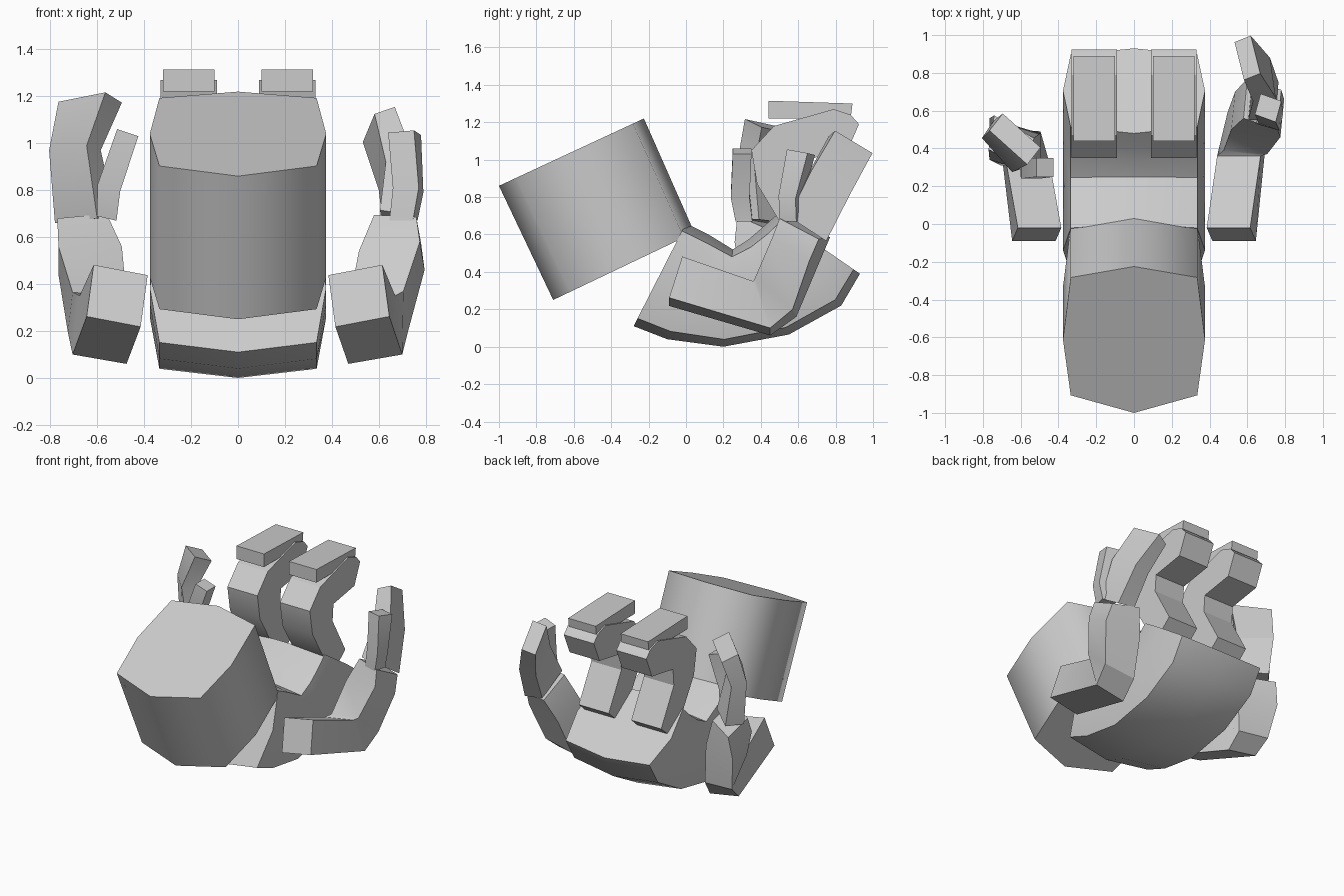
import bpy, bmesh, math
from mathutils import Vector as V


def loft(name, rings, angle=30):
    """Skin closed rings of equal length into a capped solid."""
    bm = bmesh.new()
    rows = [[bm.verts.new(p) for p in r] for r in rings]
    n = len(rows[0])
    for r, s in zip(rows, rows[1:]):
        for i in range(n):
            j = (i + 1) % n
            bm.faces.new((r[i], r[j], s[j], s[i]))
    bm.faces.new(rows[0])
    bm.faces.new(rows[-1])
    bmesh.ops.recalc_face_normals(bm, faces=bm.faces)
    me = bpy.data.meshes.new(name)
    bm.to_mesh(me)
    bm.free()
    ob = bpy.data.objects.new(name, me)
    bpy.context.collection.objects.link(ob)
    bpy.ops.object.select_all(action='DESELECT')
    bpy.context.view_layer.objects.active = ob
    ob.select_set(True)
    bpy.ops.object.shade_smooth_by_angle(angle=math.radians(angle))
    return ob


def octagon(p, q, t0=.075):
    """Flattened eight-sided section spanning two (y, z) points."""
    shape = [(0, 0), (.335, t0), (.376, .5), (.335, .925),
             (0, 1), (-.335, .925), (-.376, .5), (-.335, t0)]
    return [(x, p[0] + (q[0] - p[0]) * t, p[1] + (q[1] - p[1]) * t) for x, t in shape]


def box_path(name, sections):
    """Four-sided limb through sections of centre and two half-axes."""
    rings = []
    for c, a, b in sections:
        c, a, b = V(c), V(a), V(b)
        rings.append([c - a - b, c + a - b, c + a + b, c - a + b])
    return loft(name, rings)


def slab(name, profile, x0, x1):
    return loft(name, [[(x, y, z) for y, z in profile] for x in (x0, x1)])


# Head
loft("head", [octagon((-1, .86), (-.225, 1.22), .12),
              octagon((-.71, .25), (.045, .61), .12)], 75)

# Curled torso, neck to hips
back = [(-.28, .11), (-.1, .04), (.2, 0), (.55, .065), (.83, .22), (.93, .39)]
belly = [(.0, .66), (.12, .60), (.25, .52), (.33, .57), (.40, .63), (.48, .70)]
loft("torso", [octagon(p, q) for p, q in zip(back, belly)])

# Raised bent legs with flat soles on top
leg = [(.53, .62), (.38, .87), (.35, 1.05), (.47, 1.18), (.79, 1.27), (.88, 1.24),
       (.925, 1.19), (.86, 1.04), (.62, 1.0), (.61, .88), (.755, .62), (.64, .52)]
sole = [(.44, 1.22), (.44, 1.315), (.89, 1.30), (.88, 1.22)]
for side, s in (("left", -1), ("right", 1)):
    slab(side + "_leg", leg, s * .09, s * .33)
    slab(side + "_sole", sole, s * .10, s * .32)

# Arms, bent at a rounded elbow
box_path("right_arm", [
    ((.515, -.055, .35), (.115, 0, .022), (-.015, .035, .11)),
    ((.57, .405, .205), (.115, 0, .02), (-.015, -.045, .125)),
    ((.60, .48, .265), (.115, -.01, .02), (-.01, -.10, .085)),
    ((.655, .58, .50), (.13, -.02, .02), (-.01, -.10, .06)),
    ((.68, .635, .635), (.09, -.03, -.005), (-.01, -.105, .055))])
box_path("left_arm", [
    ((-.515, -.055, .35), (.115, 0, -.022), (.015, .035, .11)),
    ((-.575, .36, .205), (.115, 0, -.02), (.015, -.045, .125)),
    ((-.60, .40, .27), (.115, -.01, -.01), (.01, -.10, .085)),
    ((-.63, .41, .50), (.135, -.04, 0), (0, -.11, .06)),
    ((-.65, .425, .65), (.105, -.06, .01), (-.015, -.09, .04))])

# Curved mitten hands
box_path("right_hand", [
    ((.685, .65, .64), (.07, 0, -.01), (.01, .10, -.065)),
    ((.675, .765, .87), (.06, .01, .01), (-.015, .105, -.06)),
    ((.60, .88, 1.08), (.043, .017, .015), (-.025, .10, -.06))])
box_path("left_hand", [
    ((-.65, .42, .67), (.09, -.08, .01), (.04, .05, 0)),
    ((-.695, .41, .97), (.08, -.09, .01), (.03, .045, -.01)),
    ((-.63, .45, 1.175), (.10, -.09, .02), (.035, .045, -.022))])

# Thumbs
box_path("right_thumb", [
    ((.705, .56, .67), (.05, -.015, 0), (.01, .045, 0)),
    ((.725, .56, .80), (.055, -.02, 0), (.01, .045, -.01)),
    ((.71, .615, 1.04), (.055, -.02, .005), (.015, .055, -.01))])
box_path("left_thumb", [
    ((-.56, .31, .68), (.042, 0, -.01), (0, .045, 0)),
    ((-.55, .29, .81), (.048, 0, -.015), (0, .05, 0)),
    ((-.47, .30, 1.045), (.045, 0, -.015), (0, .05, 0))])
